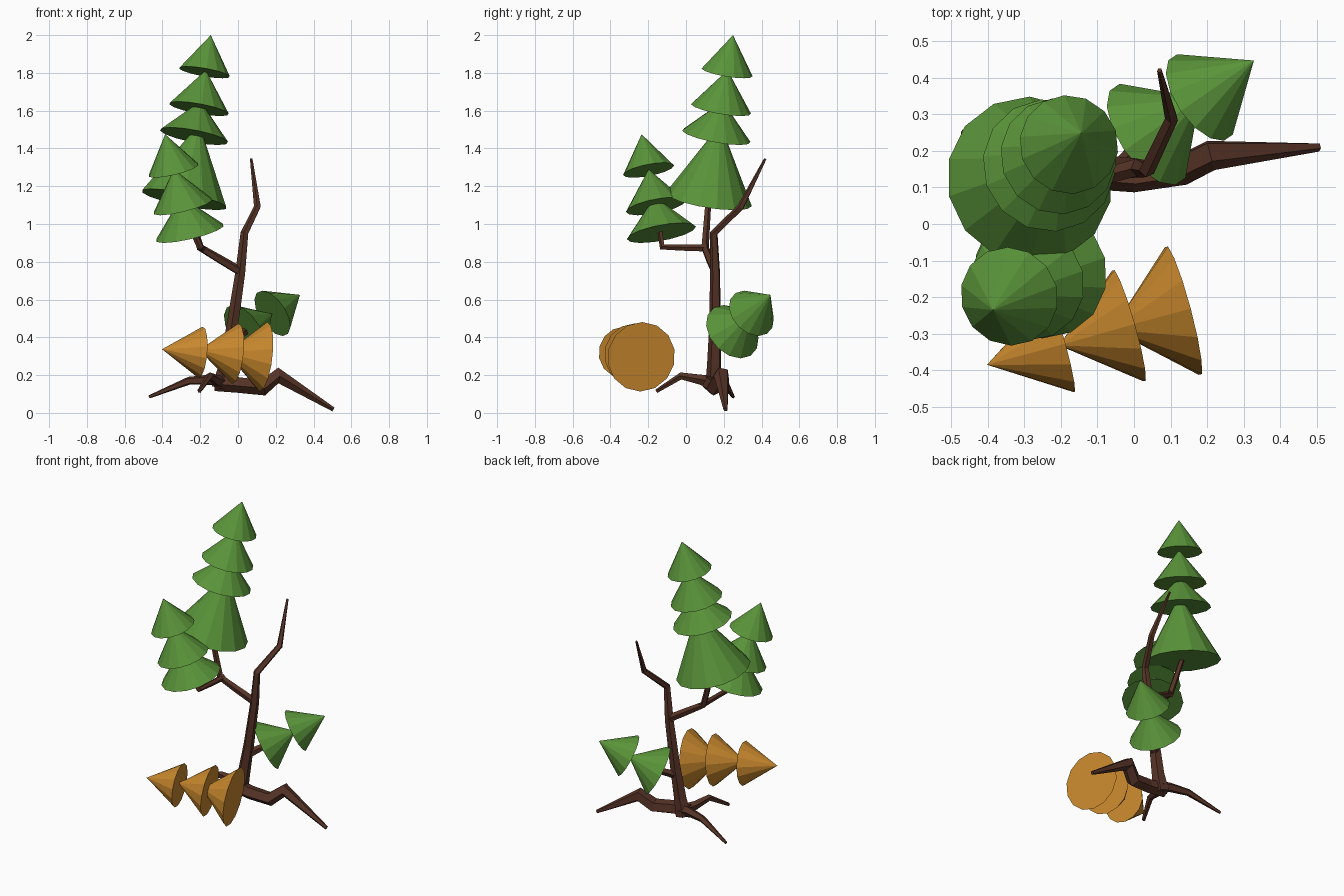
import bpy, bmesh, math
from mathutils import Vector, Matrix

cube = bpy.data.objects.get("Cube")
if cube:
    bpy.data.objects.remove(cube, do_unlink=True)


def material(name, rgb):
    mat = bpy.data.materials.new(name)
    mat.use_nodes = True
    color = (*rgb, 1.0)
    mat.diffuse_color = color
    mat.node_tree.nodes["Principled BSDF"].inputs["Base Color"].default_value = color
    return mat


bark = material("dark_bark", (0.095, 0.034, 0.02))
leaf = material("leaf_green", (0.102, 0.296, 0.042))
autumn = material("autumn_orange", (0.578, 0.246, 0.027))


def add_object(name, bm, mat):
    bmesh.ops.recalc_face_normals(bm, faces=bm.faces)
    mesh = bpy.data.meshes.new(name)
    bm.to_mesh(mesh)
    bm.free()
    mesh.materials.append(mat)
    obj = bpy.data.objects.new(name, mesh)
    bpy.context.collection.objects.link(obj)


def foliage(name, base, apex, radius, mat):
    """Flat-shaded cone from a base centre to an apex."""
    base, apex = Vector(base), Vector(apex)
    axis = apex - base
    turn = axis.to_track_quat('Z', 'Y').to_matrix().to_4x4()
    bm = bmesh.new()
    bmesh.ops.create_cone(bm, cap_ends=True, segments=14, radius1=radius, radius2=0,
                          depth=axis.length,
                          matrix=Matrix.Translation((base + apex) / 2) @ turn)
    add_object(name, bm, mat)


def limb(name, path, sides=5):
    """Tapered faceted tube; each path entry is x, y, z, radius."""
    pts = [Vector(p[:3]) for p in path]
    bm = bmesh.new()
    rings = []
    side = None
    for i, p in enumerate(pts):
        before = (p - pts[i - 1]).normalized() if i else Vector()
        after = (pts[i + 1] - p).normalized() if i + 1 < len(pts) else Vector()
        along = (before + after).normalized()
        # Carry the side direction along the path to avoid twisting
        side = side or along.orthogonal()
        side = (side - along * side.dot(along)).normalized()
        up = along.cross(side)
        ring = []
        for k in range(sides):
            a = math.tau * k / sides
            ring.append(bm.verts.new(p + path[i][3] * (side * math.cos(a) + up * math.sin(a))))
        rings.append(ring)
    for lo, hi in zip(rings, rings[1:]):
        for k in range(sides):
            n = (k + 1) % sides
            bm.faces.new((lo[k], lo[n], hi[n], hi[k]))
    bm.faces.new(rings[0])
    bm.faces.new(rings[-1])
    add_object(name, bm, bark)


# Trunk, ending in a bare crooked twig
limb("trunk", [(-.09, .15, .13, .05), (-.065, .15, .24, .04), (-.03, .155, .45, .033),
               (.013, .155, .74, .028), (.035, .148, .95, .022),
               (.103, .29, 1.09, .019), (.07, .42, 1.345, .007)])

# Roots
limb("right_side_root", [(-.12, .14, .16, .045), (0, .13, .15, .044), (.13, .15, .135, .045),
                         (.21, .19, .2, .044), (.505, .21, .018, .012)])
limb("left_side_root", [(-.08, .15, .16, .04), (-.14, .17, .175, .03), (-.26, .2, .17, .022),
                        (-.47, .25, .085, .009)])
limb("front_root", [(-.08, .15, .16, .04), (-.12, .08, .175, .028), (-.15, -.025, .195, .02),
                    (-.205, -.155, .115, .011)])

# Branches that carry the foliage
limb("main_branch", [(.01, .155, .75, .025), (-.1, .125, .815, .023),
                     (-.2, .1, .875, .021), (-.285, .12, 1.16, .016)])
limb("front_branch", [(-.19, .115, .872, .02), (-.195, -.02, .874, .017),
                      (-.2, -.125, .878, .018), (-.25, -.14, .98, .014)])
limb("back_branch", [(-.04, .15, .38, .026), (-.005, .19, .405, .024), (.045, .25, .435, .02)])

# Foliage tiers: base centre, apex, radius
clusters = {
    "tall_foliage": (leaf, [
        ((-.285, .12, 1.13), (-.205, .182, 1.53), .231),
        ((-.233, .16, 1.465), (-.198, .194, 1.65), .184),
        ((-.207, .185, 1.61), (-.17, .22, 1.815), .161),
        ((-.178, .217, 1.803), (-.144, .249, 2.0), .137)]),
    "front_foliage": (leaf, [
        ((-.255, -.13, .953), (-.3, -.166, 1.145), .186),
        ((-.292, -.16, 1.094), (-.34, -.198, 1.29), .161),
        ((-.341, -.198, 1.285), (-.386, -.235, 1.475), .137)]),
    "back_foliage": (leaf, [
        ((.037, .245, .43), (.18, .345, .525), .161),
        ((.182, .346, .527), (.328, .447, .625), .137)]),
    "autumn_foliage": (autumn, [
        ((.135, -.237, .297), (-.06, -.289, .32), .185),
        ((-.014, -.278, .313), (-.205, -.332, .334), .161),
        ((-.198, -.33, .32), (-.402, -.385, .337), .137)]),
}
for name, (mat, tiers) in clusters.items():
    for i, (base, apex, radius) in enumerate(tiers, 1):
        foliage(f"{name}_tier_{i}", base, apex, radius, mat)
